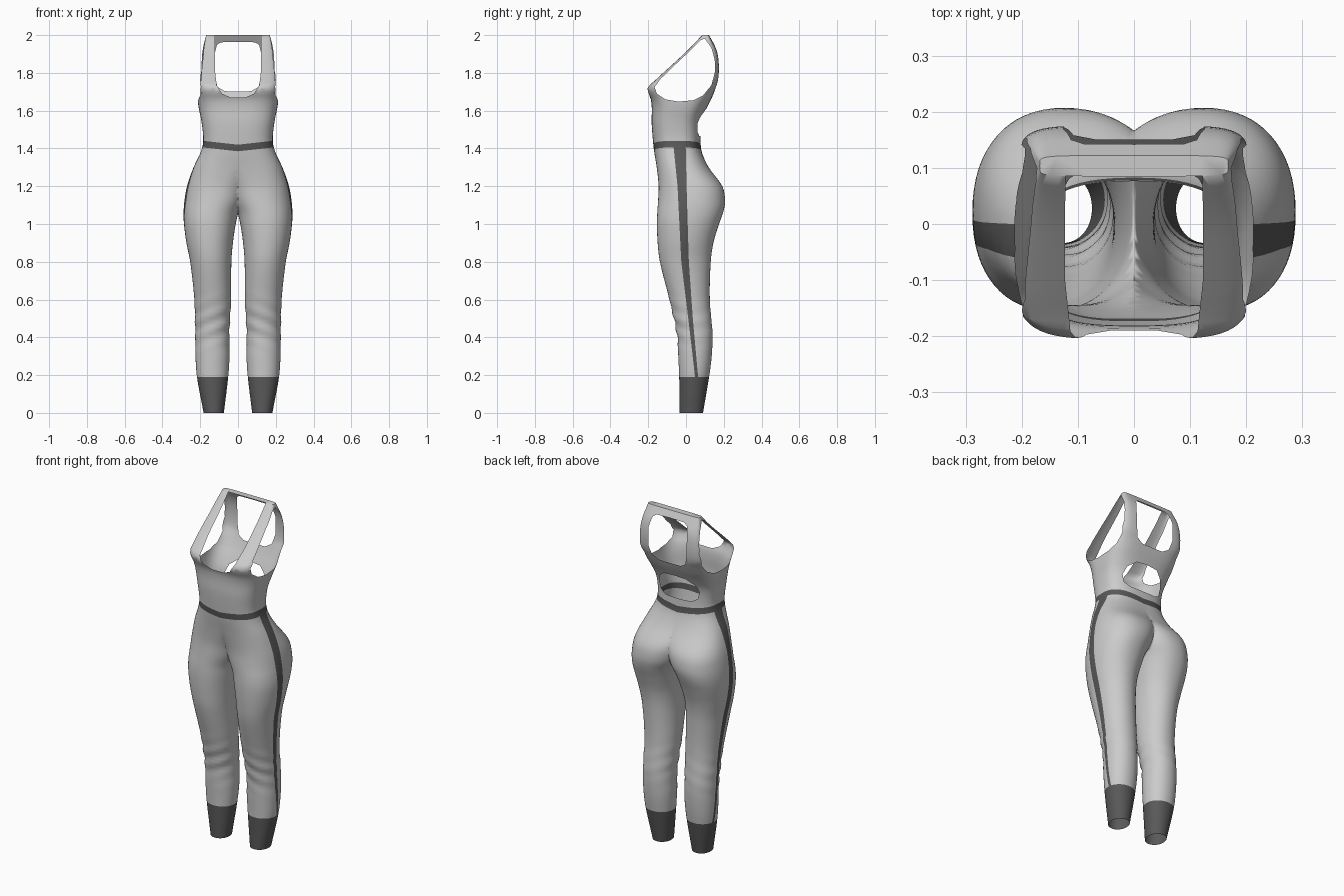
import bpy, bmesh, math
from mathutils import Vector

if "Cube" in bpy.data.objects:
    bpy.data.objects.remove(bpy.data.objects["Cube"])

# Half-body sections: z, outer x, inner x, front y, back y, squareness
ROWS = [
    (0.00, .182, .075, -.034, .090, 2.1), (0.19, .217, .052, -.036, .122, 2.1),
    (0.30, .225, .045, -.041, .136, 2.1), (0.42, .226, .046, -.048, .140, 2.1),
    (0.60, .231, .037, -.088, .126, 2.1), (0.80, .253, .035, -.138, .131, 2.1),
    (0.90, .273, .027, -.150, .145, 2.1), (1.00, .286, .012, -.154, .175, 2.2),
    (1.06, .288, -.003, -.152, .196, 2.2), (1.12, .284, -.035, -.148, .207, 2.2),
    (1.20, .270, -.065, -.145, .192, 2.3), (1.30, .235, -.120, -.155, .120, 2.4),
    (1.38, .198, -.175, -.168, .084, 2.6), (1.44, .184, -.184, -.175, .077, 2.7),
    (1.54, .193, -.193, -.182, .080, 2.8), (1.61, .207, -.207, -.181, .108, 3.0),
    (1.66, .214, -.214, -.186, .133, 3.5), (1.72, .216, -.216, -.205, .158, 4.5),
    (1.76, .214, -.214, -.165, .170, 6.0), (1.84, .207, -.207, -.078, .175, 6.0),
    (1.92, .190, -.190, .008, .163, 6.0), (2.00, .168, -.168, .085, .122, 6.0),
]
SIDES, STEP = 64, 0.02


def slope(i, c):
    a, b = ROWS[max(i - 1, 0)], ROWS[min(i + 1, len(ROWS) - 1)]
    return (b[c] - a[c]) / (b[0] - a[0])


def section(z):
    """Smoothly interpolated section values at height z."""
    i = max(k for k in range(len(ROWS) - 1) if ROWS[k][0] <= z + 1e-6)
    a, b = ROWS[i], ROWS[i + 1]
    h = b[0] - a[0]
    t = (z - a[0]) / h
    return [(2*t**3 - 3*t*t + 1) * a[c] + (t**3 - 2*t*t + t) * h * slope(i, c)
            + (3*t*t - 2*t**3) * b[c] + (t**3 - t*t) * h * slope(i + 1, c)
            for c in range(1, 6)]


def ring(bm, z):
    xo, xi, yf, yb, n = section(z)
    cx, rx, cy, ry = (xo + xi) / 2, (xo - xi) / 2, (yf + yb) / 2, (yb - yf) / 2
    verts = []
    for k in range(SIDES):
        t = 2 * math.pi * k / SIDES
        c, s = math.cos(t), math.sin(t)
        # soft cloth folds around the knee
        fold = 1 + .045 * math.exp(-((z - .47) / .1) ** 2) * math.sin(75 * z + 3 * c) * (.6 - .4 * s)
        x = math.copysign(abs(c) ** (2 / n), c) * rx * fold
        y = math.copysign(abs(s) ** (2 / n), s) * ry * fold
        verts.append(bm.verts.new((cx + x, cy + y, z)))
    return verts


def split(bm, faces, co, no, **kw):
    geom = set(faces)
    for f in faces:
        geom.update(f.edges)
        geom.update(f.verts)
    bmesh.ops.bisect_plane(bm, geom=list(geom), dist=1e-5, plane_co=co, plane_no=no, **kw)


def trace(bm, axis, poly, test):
    """Cut an outline, projected along an axis, into the shell; return the faces inside."""
    u = 1 - axis                                   # outline uses (x or y, z)
    lo = [min(p[k] for p in poly) for k in (0, 1)]
    hi = [max(p[k] for p in poly) for k in (0, 1)]

    def near(f):
        us, zs = [v.co[u] for v in f.verts], [v.co.z for v in f.verts]
        return (max(us) >= lo[0] and min(us) <= hi[0] and max(zs) >= lo[1]
                and min(zs) <= hi[1] and test(f.calc_center_median()))

    def inside(c):
        hit = False
        for (a, za), (b, zb) in zip(poly, poly[1:] + poly[:1]):
            if (za > c.z) != (zb > c.z) and c[u] < a + (b - a) * (c.z - za) / (zb - za):
                hit = not hit
        return hit

    for (a, za), (b, zb) in zip(poly, poly[1:] + poly[:1]):
        co, no = Vector((0, 0, za)), Vector((0, 0, b - a))
        co[u], no[u] = a, za - zb
        split(bm, [f for f in bm.faces if near(f)], co, no.normalized())
    return [f for f in bm.faces if test(f.calc_center_median()) and inside(f.calc_center_median())]


def middle(z):
    return .1 * min(max((z - 1.7) / .3, 0), 1)


# Loft one half of the suit from ankle to shoulder and trim it at the centre line
bm = bmesh.new()
rings = [ring(bm, i * STEP) for i in range(round(2 / STEP) + 1)]
for a, b in zip(rings, rings[1:]):
    for k in range(SIDES):
        j = (k + 1) % SIDES
        bm.faces.new((a[k], a[j], b[j], b[k]))
bm.faces.new(rings[-1])
split(bm, list(bm.faces), (0, 0, 0), (1, 0, 0), clear_inner=True)

# Openings: neckline, back window, lower-back keyhole, armhole
front = lambda c: c.z > 1.4 and c.y < middle(c.z)
back = lambda c: c.z > 1.4 and c.y > middle(c.z)
openings = [
    (1, front, [(-.1, 1.668), (.04, 1.67), (.085, 1.69), (.113, 1.735), (.123, 1.82),
                (.122, 2.1), (-.1, 2.1)]),
    (1, back, [(-.1, 1.70), (.07, 1.703), (.108, 1.725), (.124, 1.78), (.126, 1.89),
               (.112, 1.948), (.09, 1.962), (-.1, 1.966)]),
    (1, back, [(-.1, 1.462), (.085, 1.466), (.12, 1.487), (.13, 1.53), (.115, 1.575),
               (.07, 1.608), (-.1, 1.62)]),
    (0, lambda c: c.x > .09 and c.z > 1.5,
     [(.10, 1.982), (.135, 1.93), (.152, 1.87), (.154, 1.81), (.135, 1.735), (.09, 1.68),
      (.04, 1.655), (-.04, 1.648), (-.11, 1.66), (-.155, 1.69), (-.166, 1.725),
      (-.135, 1.768), (-.05, 1.85), (.03, 1.925), (.075, 1.972)]),
]
for axis, test, poly in openings:
    bmesh.ops.delete(bm, geom=trace(bm, axis, poly, test), context='FACES')

# Seams: cuff line and V-shaped waistband, then the tapering side stripe
vee = Vector((-.11, 0, 1)).normalized()
split(bm, list(bm.faces), (0, 0, .19), (0, 0, 1))
for z in (1.385, 1.42):
    split(bm, list(bm.faces), (0, 0, z), vee)
stripe = trace(bm, 0, [(-.068, 1.43), (-.045, 1.2), (-.025, .8), (.012, .5), (.048, .19),
                       (.064, .19), (.036, .5), (.015, .8), (.003, 1.2), (-.002, 1.43)],
               lambda c: c.x > .14 and .18 < c.z < 1.45)
stripe = set(stripe)
TOP, TROUSERS, WAIST, CUFF, STRIPE = range(5)
for f in bm.faces:
    c = f.calc_center_median()
    h = c.z - .11 * c.x
    f.material_index = (TOP if h > 1.42 else WAIST if h > 1.385 else CUFF if c.z < .19
                        else STRIPE if f in stripe else TROUSERS)

dark = bpy.data.materials.new("dark_trim")
dark.diffuse_color = (.1, .1, .1, 1)
dark.use_nodes = True
dark.node_tree.nodes["Principled BSDF"].inputs["Base Color"].default_value = dark.diffuse_color


def emit(name, part, mat=None):
    """Copy one tagged region into its own mirrored object."""
    piece = bm.copy()
    bmesh.ops.delete(piece, geom=[f for f in piece.faces if f.material_index != part], context='FACES')
    for f in piece.faces:
        f.material_index = 0
    mesh = bpy.data.meshes.new(name)
    piece.to_mesh(mesh)
    piece.free()
    ob = bpy.data.objects.new(name, mesh)
    bpy.context.collection.objects.link(ob)
    if mat:
        mesh.materials.append(mat)
    ob.modifiers.new("mirror", 'MIRROR').use_axis[0] = True
    bpy.ops.object.select_all(action='DESELECT')
    ob.select_set(True)
    bpy.context.view_layer.objects.active = ob
    bpy.ops.object.shade_smooth_by_angle(angle=math.radians(50))


emit("strappy_top", TOP)
emit("trouser_legs", TROUSERS)
emit("waistband", WAIST, dark)
emit("ankle_cuffs", CUFF, dark)
emit("side_stripes", STRIPE, dark)
bm.free()
